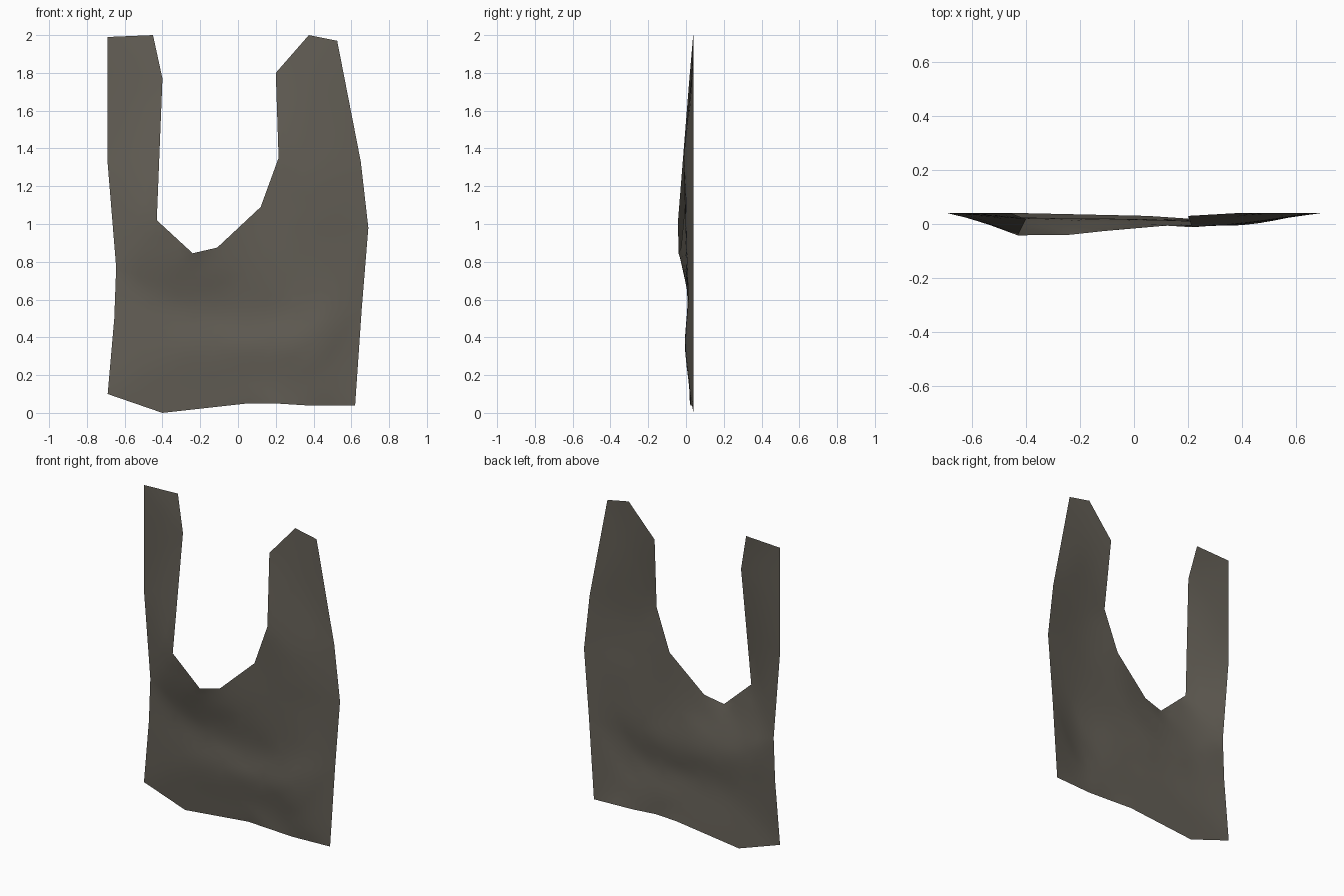
import bpy
import bmesh
from mathutils import Vector
from mathutils.geometry import delaunay_2d_cdt

# Outline of the cloth: (x, z, y depth), counter-clockwise from lower left
outline = [
    (-0.69, 0.10, 0.04), (-0.40, 0.0, 0.04), (0.05, 0.05, 0.03), (0.20, 0.05, 0.02),
    (0.36, 0.04, 0.025), (0.62, 0.04, 0.04), (0.655, 0.55, 0.04), (0.69, 0.98, 0.04),
    (0.65, 1.33, 0.04), (0.525, 1.97, 0.04), (0.375, 2.0, 0.04), (0.20, 1.80, 0.03),
    (0.215, 1.35, -0.012), (0.12, 1.09, -0.006), (-0.11, 0.875, -0.026),
    (-0.24, 0.845, -0.04), (-0.43, 1.02, -0.042), (-0.40, 1.77, 0.018),
    (-0.45, 2.0, 0.038), (-0.69, 1.99, 0.04), (-0.69, 1.32, 0.04),
    (-0.645, 0.77, 0.04), (-0.655, 0.50, 0.04),
]
# Interior points carrying the soft folds
folds = [
    (-0.46, 0.78, -0.01), (-0.24, 0.72, -0.015), (0.05, 0.74, -0.005), (0.35, 0.9, 0.0),
    (-0.45, 0.61, 0.03), (-0.25, 0.54, 0.028), (0.05, 0.50, 0.026), (0.35, 0.55, 0.012),
    (-0.40, 0.36, 0.012), (-0.10, 0.36, 0.0), (0.18, 0.35, -0.006), (0.40, 0.36, -0.018),
    (-0.40, 0.17, 0.025), (0.0, 0.18, 0.02), (0.25, 0.2, 0.016), (0.44, 0.17, 0.008),
    (0.42, 1.33, 0.005), (0.36, 1.72, 0.028), (0.50, 0.60, 0.016), (0.40, 1.1, -0.006),
]

pts = outline + folds
n = len(outline)
res = delaunay_2d_cdt([Vector(p[:2]) for p in pts], [(i, (i + 1) % n) for i in range(n)],
                      [list(range(n))], 1, 1e-5)
verts, faces, orig = res[0], res[2], res[3]

# Cloth panel
bm = bmesh.new()
vs = [bm.verts.new((v.x, pts[o[0]][2], v.y)) for v, o in zip(verts, orig)]
for f in faces:
    bm.faces.new([vs[i] for i in f])
for v in [v for v in bm.verts if not v.link_faces]:
    bm.verts.remove(v)
bm.normal_update()
if sum(f.normal.y for f in bm.faces) > 0:
    bmesh.ops.reverse_faces(bm, faces=bm.faces[:])
# Keep the cut border crisp while the folds are smoothed
ce = bm.edges.layers.float.new("crease_edge")
cv = bm.verts.layers.float.new("crease_vert")
for e in bm.edges:
    if e.is_boundary:
        e[ce] = 1.0
for v in bm.verts:
    if v.is_boundary:
        v[cv] = 1.0
for f in bm.faces:
    f.smooth = True
mesh = bpy.data.meshes.new("cloth_panel")
bm.to_mesh(mesh)
bm.free()

cloth = bpy.data.objects.new("cloth_panel", mesh)
bpy.context.collection.objects.link(cloth)
sub = cloth.modifiers.new("soft_folds", 'SUBSURF')
sub.levels = sub.render_levels = 2

mat = bpy.data.materials.new("warm grey cloth")
mat.diffuse_color = (0.125, 0.113, 0.092, 1)
mesh.materials.append(mat)
